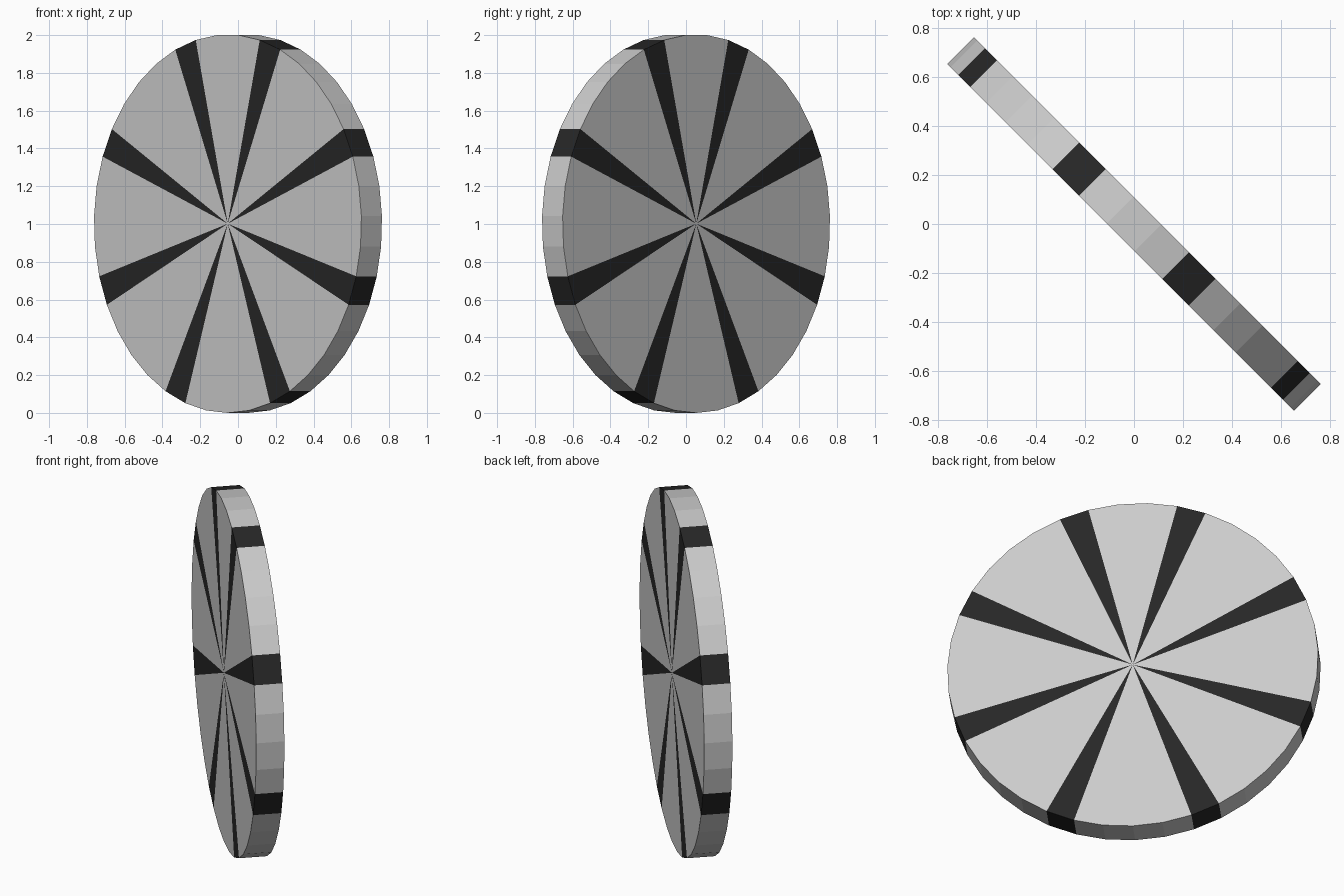
import bpy, bmesh, math
from mathutils import Matrix

if "Cube" in bpy.data.objects:
    bpy.data.objects.remove(bpy.data.objects["Cube"])

SIDES = 39
STEP = 2 * math.pi / SIDES
RADIUS = 2 / (1 + math.cos(STEP / 2))   # flat at the top, vertex at the bottom
HALF = 0.077                            # half thickness
DARK = {2, 7, 12, 17, 21, 26, 31, 36}   # wedges counted from the bottom vertex


def wedge_disc(name, wedges, color=None):
    """Open disc made of the chosen wedges: two fan triangles plus a rim quad each."""
    bm = bmesh.new()

    def point(k, y):
        a = -math.pi / 2 + k * STEP
        return bm.verts.new((RADIUS * math.cos(a), y, RADIUS * math.sin(a)))

    for k in wedges:
        f0, f1 = point(k, -HALF), point(k + 1, -HALF)
        b0, b1 = point(k, HALF), point(k + 1, HALF)
        fc, bc = bm.verts.new((0, -HALF, 0)), bm.verts.new((0, HALF, 0))
        bm.faces.new((fc, f0, f1))
        bm.faces.new((bc, b1, b0))
        bm.faces.new((f0, b0, b1, f1))
    bmesh.ops.remove_doubles(bm, verts=bm.verts[:], dist=1e-5)
    # Stand the disc up and turn it 45 degrees
    bm.transform(Matrix.Translation((0, 0, RADIUS)) @ Matrix.Rotation(-math.pi / 4, 4, 'Z'))
    mesh = bpy.data.meshes.new(name)
    bm.to_mesh(mesh)
    bm.free()
    if color:
        mat = bpy.data.materials.new(name)
        mat.diffuse_color = color
        mat.use_nodes = True
        mat.node_tree.nodes["Principled BSDF"].inputs["Base Color"].default_value = mat.diffuse_color
        mesh.materials.append(mat)
    bpy.context.collection.objects.link(bpy.data.objects.new(name, mesh))


# Grey body and black radial stripes
wedge_disc("disc_body", [k for k in range(SIDES) if k not in DARK])
wedge_disc("disc_stripes", sorted(DARK), (0.02, 0.02, 0.02, 1))
